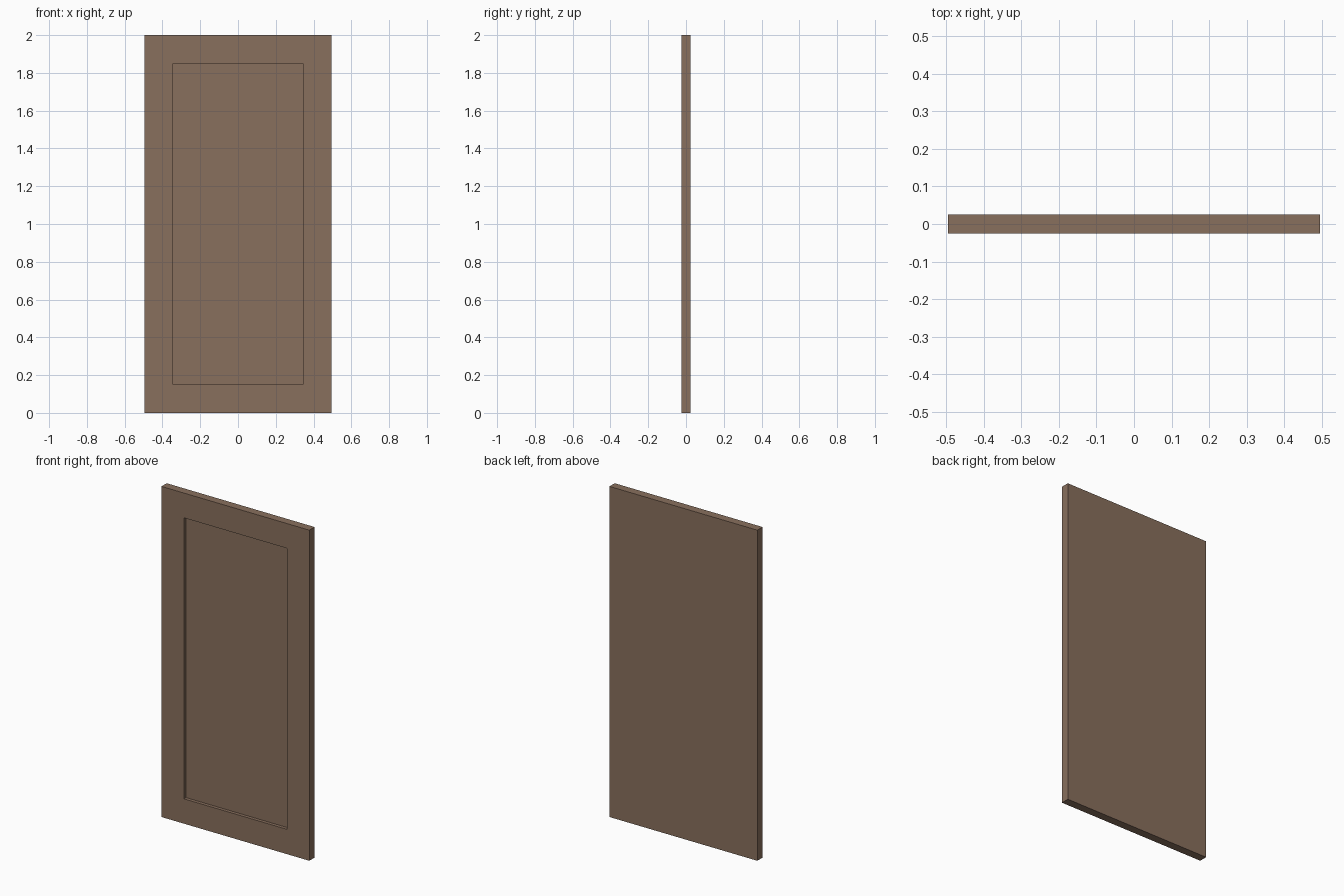
import bpy, bmesh

if "Cube" in bpy.data.objects:
    bpy.data.objects.remove(bpy.data.objects["Cube"])

WIDTH, THICK, HEIGHT = 0.99, 0.05, 2.0
BORDER, DEPTH = 0.15, 0.02

# Door slab
bm = bmesh.new()
bmesh.ops.create_cube(bm, size=1)
bmesh.ops.scale(bm, vec=(WIDTH, THICK, HEIGHT), verts=bm.verts)
bmesh.ops.translate(bm, vec=(0, 0, HEIGHT / 2), verts=bm.verts)

# Recessed panel in the front face
bm.normal_update()
front = min(bm.faces, key=lambda f: f.calc_center_median().y)
bmesh.ops.inset_region(bm, faces=[front], thickness=BORDER, use_even_offset=True)
hole = bmesh.ops.extrude_discrete_faces(bm, faces=[front])["faces"]
bmesh.ops.translate(bm, vec=(0, DEPTH, 0), verts=hole[0].verts)

mesh = bpy.data.meshes.new("door_panel")
bm.to_mesh(mesh)
bm.free()
door = bpy.data.objects.new("door_panel", mesh)
bpy.context.collection.objects.link(door)

# Brown wood
wood = bpy.data.materials.new("brown_wood")
wood.diffuse_color = (0.25, 0.16, 0.11, 1)
wood.use_nodes = True
wood.node_tree.nodes["Principled BSDF"].inputs["Base Color"].default_value = wood.diffuse_color
mesh.materials.append(wood)
